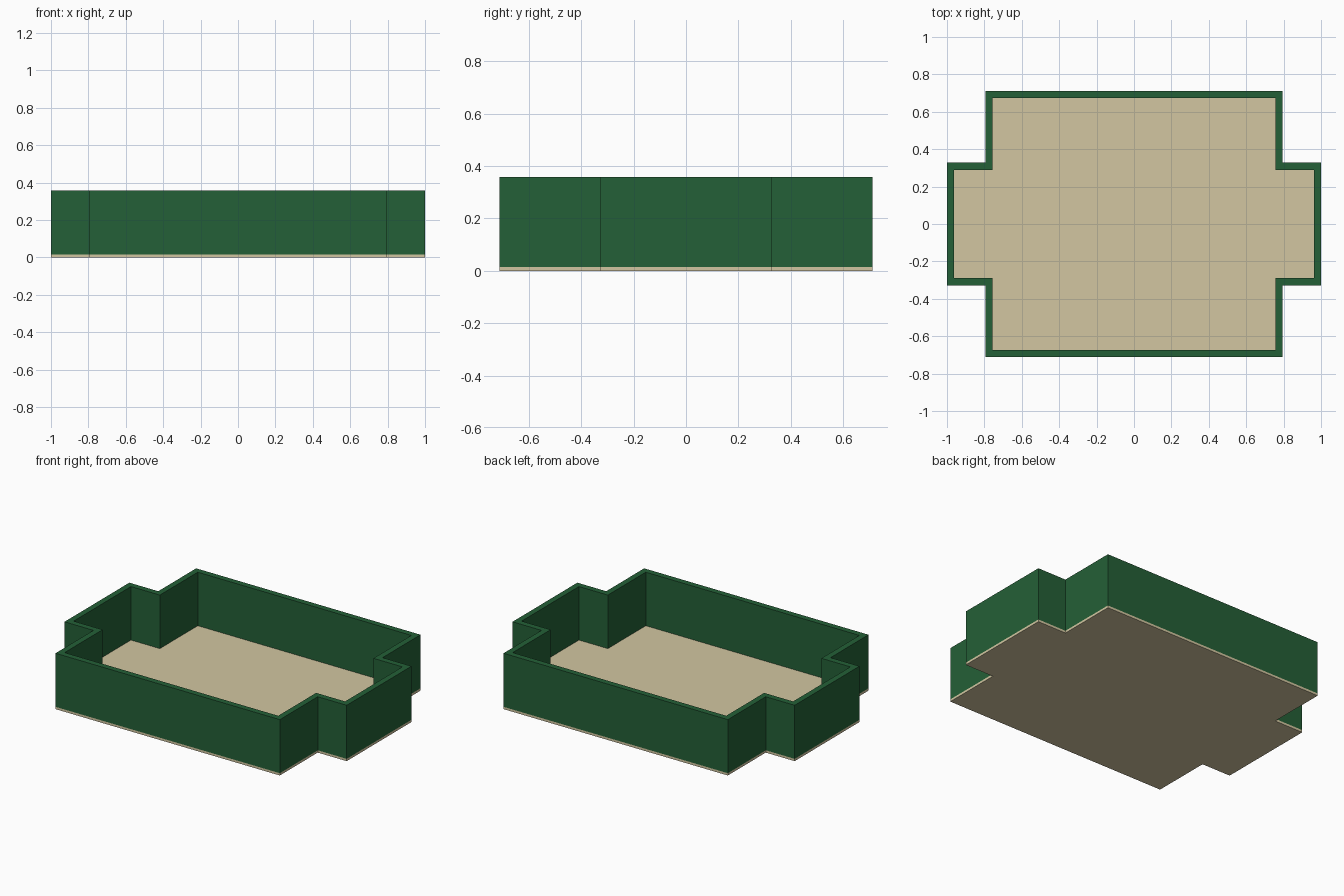
import bpy
import bmesh

cube = bpy.data.objects.get("Cube")
if cube:
    bpy.data.objects.remove(cube, do_unlink=True)

BASE, TOP = 0.015, 0.358


def make_material(name, srgb):
    rgb = [((c / 255 + 0.055) / 1.055) ** 2.4 for c in srgb]
    mat = bpy.data.materials.new(name)
    mat.use_nodes = True
    mat.diffuse_color = (*rgb, 1)
    mat.node_tree.nodes["Principled BSDF"].inputs["Base Color"].default_value = (*rgb, 1)
    return mat


def cross_outline(inset=0.0):
    """Cross-shaped footprint, counter-clockwise, moved inwards by inset."""
    body_x, body_y = 0.795 - inset, 0.712 - inset
    arm_x, arm_y = 1.0 - inset, 0.328 - inset
    corner = [(arm_x, arm_y), (body_x, arm_y), (body_x, body_y)]
    mirrored = [(-x, y) for x, y in reversed(corner)]
    half = corner + mirrored
    return half + [(-x, -y) for x, y in half]


def add_object(name, bm, mat):
    bmesh.ops.recalc_face_normals(bm, faces=bm.faces)
    mesh = bpy.data.meshes.new(name)
    bm.to_mesh(mesh)
    bm.free()
    mesh.materials.append(mat)
    obj = bpy.data.objects.new(name, mesh)
    bpy.context.collection.objects.link(obj)


def extrude_up(bm, faces, height):
    result = bmesh.ops.extrude_face_region(bm, geom=faces)
    verts = [v for v in result["geom"] if isinstance(v, bmesh.types.BMVert)]
    bmesh.ops.translate(bm, verts=verts, vec=(0, 0, height))


green = make_material("dark green", (36, 96, 55))
tan = make_material("sand tan", (210, 198, 161))

# Thin floor slab under the whole footprint
bm = bmesh.new()
slab = bm.faces.new([bm.verts.new((x, y, 0)) for x, y in cross_outline()])
extrude_up(bm, [slab], BASE)
add_object("floor", bm, tan)

# Continuous wall standing on the edge of the slab
bm = bmesh.new()
outer, inner = [[bm.verts.new((x, y, BASE)) for x, y in cross_outline(i)]
                for i in (0, 0.038)]
count = len(outer)
ring = []
for i in range(count):
    j = (i + 1) % count
    ring.append(bm.faces.new((outer[i], outer[j], inner[j], inner[i])))
extrude_up(bm, ring, TOP - BASE)
add_object("wall", bm, green)
